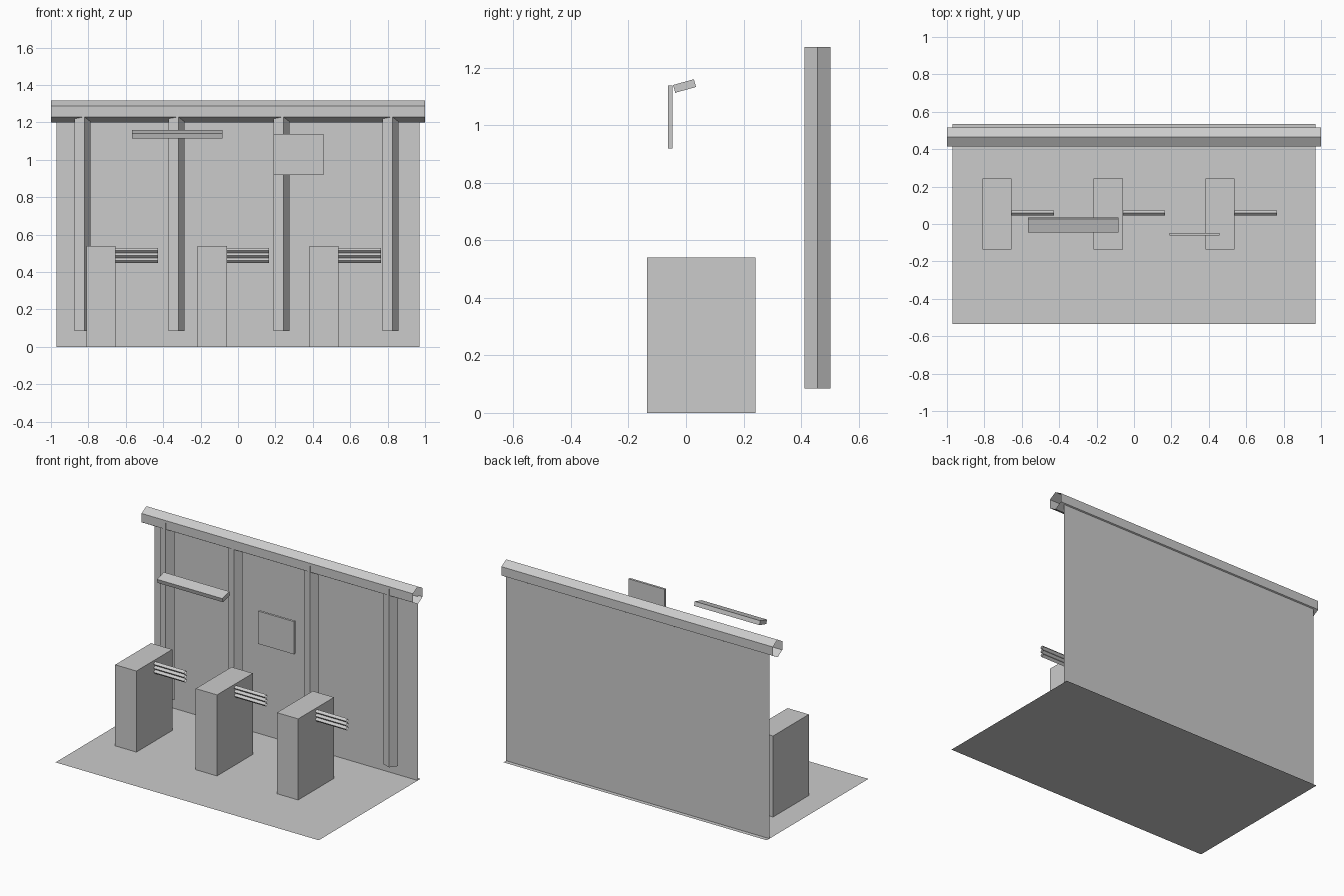
import bpy, math
from mathutils import Matrix, Vector

if "Cube" in bpy.data.objects:
    bpy.data.objects.remove(bpy.data.objects["Cube"])

grey = bpy.data.materials.new("plain grey")
grey.diffuse_color = (0.6, 0.6, 0.6, 1)
grey.use_nodes = True
grey.node_tree.nodes["Principled BSDF"].inputs["Base Color"].default_value = grey.diffuse_color


def make(name, verts, faces):
    mesh = bpy.data.meshes.new(name)
    mesh.from_pydata(verts, [], faces)
    mesh.materials.append(grey)
    ob = bpy.data.objects.new(name, mesh)
    bpy.context.collection.objects.link(ob)
    return ob


def box(name, lo, hi):
    v = [(x, y, z) for x in (lo[0], hi[0]) for y in (lo[1], hi[1]) for z in (lo[2], hi[2])]
    return make(name, v, [(0, 1, 3, 2), (4, 6, 7, 5), (0, 4, 5, 1),
                          (2, 3, 7, 6), (0, 2, 6, 4), (1, 5, 7, 3)])


def tube(name, start, length, radius, sides, axis):
    """Open-ended prism along x or z, first corner pointing to +z or +x."""
    verts = []
    for d in (0, length):
        for i in range(sides):
            a = 2 * math.pi * i / sides
            c, s = radius * math.cos(a), radius * math.sin(a)
            off = Vector((c, s, d)) if axis == "z" else Vector((d, -s, c))
            verts.append(Vector(start) + off)
    n = sides
    return make(name, verts, [(i, (i + 1) % n, n + (i + 1) % n, n + i) for i in range(n)])


# Floor and back wall: single sheets
make("floor", [(-.97, -.535, 0), (.97, -.535, 0), (.97, .535, 0), (-.97, .535, 0)], [(0, 1, 2, 3)])
make("back_wall", [(-.97, .507, 0), (.97, .507, 0), (.97, .507, 1.25), (-.97, .507, 1.25)], [(0, 1, 2, 3)])

# Six-sided beam along the wall top
tube("top_beam", (-1, .464, 1.2585), 2, .0585, 6, "x")

# Five-sided pillars
for x in (-.836, -.334, .228, .811):
    tube("pillar", (x, .457, .085), 1.187, .0473, 5, "z")

# Gate cabinets, each with three stacked square bars
for x in (-.811, -.217, .381):
    box("gate_cabinet", (x, -.135, 0), (x + .157, .242, .54))
    for k in range(3):
        tube("gate_bar", (x + .15, .059, .463 + .0265 * k), .234, .0138, 4, "x")

# Hanging sign panel
box("sign_panel", (.19, -.062, .92), (.457, -.047, 1.138))

# Tilted overhead lamp
lamp = box("overhead_lamp", (-.241, -.0375, -.014), (.241, .0375, .014))
lamp.matrix_world = Matrix.Translation((-.325, -.005, 1.137)) @ Matrix.Rotation(math.radians(15.5), 4, "X")
